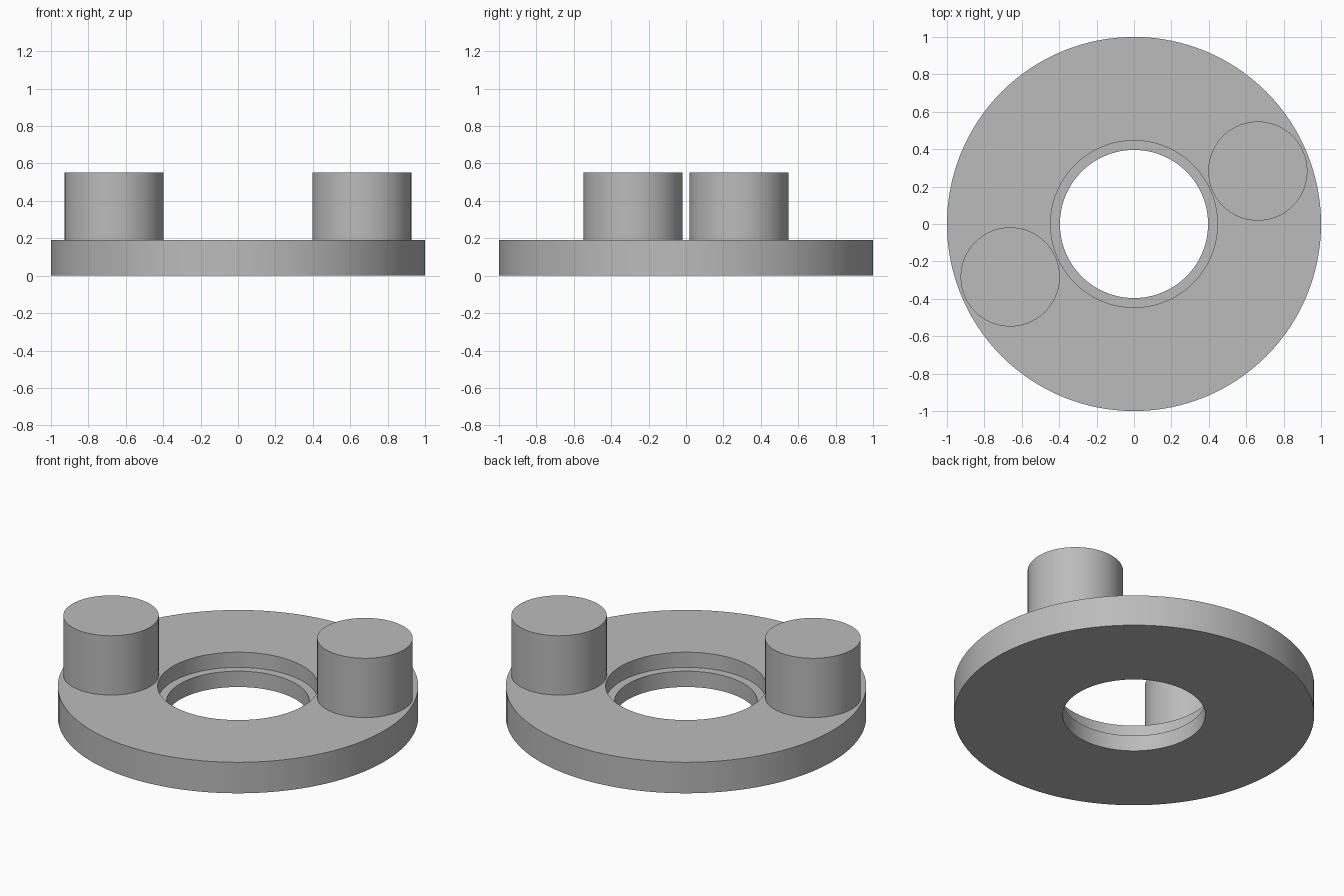
import bpy
import bmesh
from math import radians, pi, cos, sin

cube = bpy.data.objects.get("Cube")
if cube:
    bpy.data.objects.remove(cube, do_unlink=True)

SEGMENTS = 128
PLATE_TOP = 0.19
LEDGE = 0.097
PIN_TOP = 0.553
PIN_RADIUS = 0.265
PIN_X, PIN_Y = 0.662, 0.283

# Single plain grey
grey = bpy.data.materials.new("plain_grey")
grey.use_nodes = True
colour = (0.5, 0.5, 0.5, 1)
grey.diffuse_color = colour
grey.node_tree.nodes["Principled BSDF"].inputs["Base Color"].default_value = colour


def lathe(name, profile, closed, location=(0, 0, 0)):
    """Turn a (radius, z) profile about the vertical axis."""
    bm = bmesh.new()
    verts = [bm.verts.new((r, 0, z)) for r, z in profile]
    edges = [bm.edges.new(pair) for pair in zip(verts, verts[1:])]
    if closed:
        edges.append(bm.edges.new((verts[-1], verts[0])))
    bmesh.ops.spin(bm, geom=verts + edges, cent=(0, 0, 0), axis=(0, 0, 1),
                   angle=2 * pi, steps=SEGMENTS, use_merge=True)
    bmesh.ops.remove_doubles(bm, verts=bm.verts, dist=0.0001)
    if not closed:
        bmesh.ops.holes_fill(bm, edges=[e for e in bm.edges if e.is_boundary], sides=0)
    bmesh.ops.recalc_face_normals(bm, faces=bm.faces)
    mesh = bpy.data.meshes.new(name)
    bm.to_mesh(mesh)
    bm.free()
    obj = bpy.data.objects.new(name, mesh)
    obj.location = location
    mesh.materials.append(grey)
    bpy.context.collection.objects.link(obj)
    bpy.ops.object.select_all(action="DESELECT")
    obj.select_set(True)
    bpy.context.view_layer.objects.active = obj
    bpy.ops.object.shade_smooth_by_angle(angle=radians(30))
    return obj


# Round plate with a stepped centre hole
lathe("ring_plate", [(1, 0), (1, PLATE_TOP), (0.446, PLATE_TOP),
                     (0.446, LEDGE), (0.396, LEDGE), (0.396, 0)], True)

# Two opposite pins standing on the plate
for name, side in (("left_pin", 1), ("right_pin", -1)):
    lathe(name, [(PIN_RADIUS, PLATE_TOP), (PIN_RADIUS, PIN_TOP)], False,
          (side * PIN_X, side * PIN_Y, 0))
